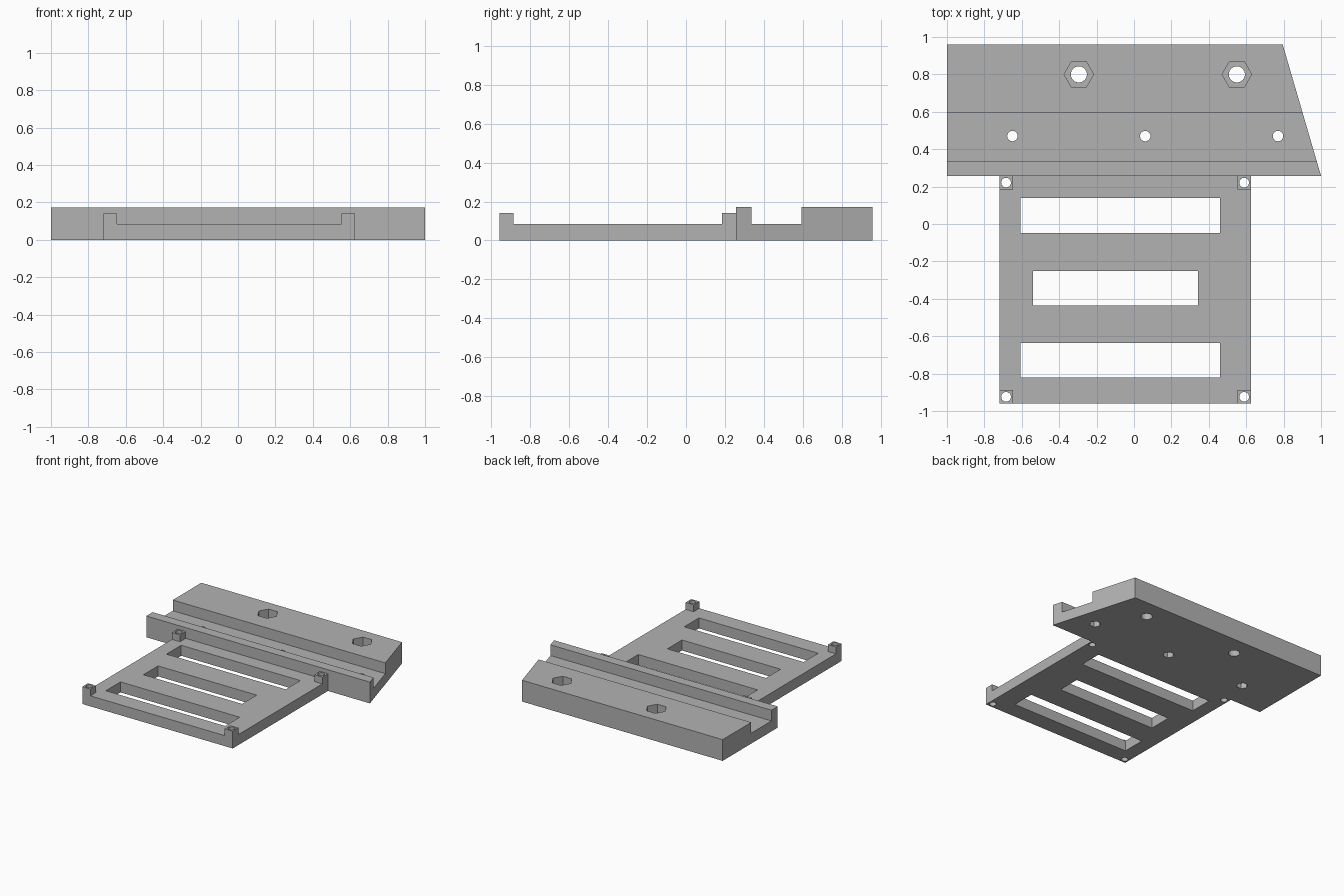
import bpy
import bmesh
from mathutils import Matrix, Vector

cube = bpy.data.objects.get("Cube")
if cube:
    bpy.data.objects.remove(cube, do_unlink=True)

grey = bpy.data.materials.new("plain_grey")
grey.use_nodes = True
COLOUR = (0.45, 0.45, 0.45, 1)
grey.diffuse_color = COLOUR
grey.node_tree.nodes["Principled BSDF"].inputs["Base Color"].default_value = COLOUR


def finish(name, bm):
    bmesh.ops.recalc_face_normals(bm, faces=bm.faces)
    mesh = bpy.data.meshes.new(name)
    bm.to_mesh(mesh)
    bm.free()
    mesh.materials.append(grey)
    obj = bpy.data.objects.new(name, mesh)
    bpy.context.collection.objects.link(obj)
    return obj


def box(name, x0, x1, y0, y1, z0, z1):
    bm = bmesh.new()
    size = Matrix.Diagonal((x1 - x0, y1 - y0, z1 - z0, 1))
    centre = Vector((x0 + x1, y0 + y1, z0 + z1)) / 2
    bmesh.ops.create_cube(bm, size=1, matrix=Matrix.Translation(centre) @ size)
    return finish(name, bm)


def prism(name, x, y, radius, z0, z1, sides):
    bm = bmesh.new()
    bmesh.ops.create_cone(bm, cap_ends=True, segments=sides, radius1=radius,
                          radius2=radius, depth=z1 - z0,
                          matrix=Matrix.Translation((x, y, (z0 + z1) / 2))
                          @ Matrix.Rotation(1.5707963, 4, 'Z'))
    return finish(name, bm)


def combine(target, other, operation):
    mod = target.modifiers.new(operation.lower(), 'BOOLEAN')
    mod.operation = operation
    mod.solver = 'EXACT'
    mod.object = other
    bpy.context.view_layer.objects.active = target
    bpy.ops.object.modifier_apply(modifier=mod.name)
    bpy.data.objects.remove(other, do_unlink=True)


LEFT, RIGHT, FRONT, BACK = -0.72, 0.625, -0.96, 0.257
REAR, FLOOR, POST_TOP, BAR_TOP = 0.96, 0.085, 0.14, 0.172
POST = 0.072


def slant(y):
    """Right-hand limit of the bar, which narrows towards the rear."""
    return 1.0 - 0.205 * (y - BACK) / (REAR - BACK)


# Grooved bar: a stepped side profile stretched to the slanted end
profile = [(BACK, 0), (REAR, 0), (REAR, BAR_TOP), (0.595, BAR_TOP),
           (0.595, FLOOR), (0.337, FLOOR), (0.337, BAR_TOP), (BACK, BAR_TOP)]
bm = bmesh.new()
near = [bm.verts.new((-1, y, z)) for y, z in profile]
far = [bm.verts.new((slant(y), y, z)) for y, z in profile]
bm.faces.new(near)
bm.faces.new(far)
for i in range(len(profile)):
    j = (i + 1) % len(profile)
    bm.faces.new((near[i], near[j], far[j], far[i]))
plate = finish("mounting_plate", bm)

# Flat tray, tucked into the bar so the two fuse
combine(plate, box("tray", LEFT, RIGHT, FRONT, BACK + 0.04, 0, FLOOR), 'UNION')

# Corner posts with through holes
corners = [(x, y) for x in (LEFT, RIGHT - POST) for y in (FRONT, BACK - POST)]
for x, y in corners:
    combine(plate, box("post", x, x + POST, y, y + POST, 0.03, POST_TOP), 'UNION')
for x, y in corners:
    hole = prism("post_hole", x + POST / 2, y + POST / 2, 0.026, -0.1, 0.3, 24)
    combine(plate, hole, 'DIFFERENCE')

# Three wide slots
for x0, x1, y0 in [(-0.607, 0.46, -0.047), (-0.54, 0.342, -0.437), (-0.607, 0.46, -0.822)]:
    combine(plate, box("slot", x0, x1, y0, y0 + 0.187, -0.1, 0.3), 'DIFFERENCE')

# Rear bolt holes with hexagonal pockets from above
for x in (-0.295, 0.55):
    combine(plate, prism("bolt_hole", x, 0.8, 0.043, -0.1, 0.3, 32), 'DIFFERENCE')
    combine(plate, prism("bolt_pocket", x, 0.8, 0.079, 0.085, 0.3, 6), 'DIFFERENCE')

# Groove holes with hexagonal pockets from below
for x in (-0.65, 0.06, 0.77):
    combine(plate, prism("groove_hole", x, 0.47, 0.028, -0.1, 0.3, 24), 'DIFFERENCE')
    combine(plate, prism("nut_pocket", x, 0.47, 0.043, -0.1, 0.045, 6), 'DIFFERENCE')
